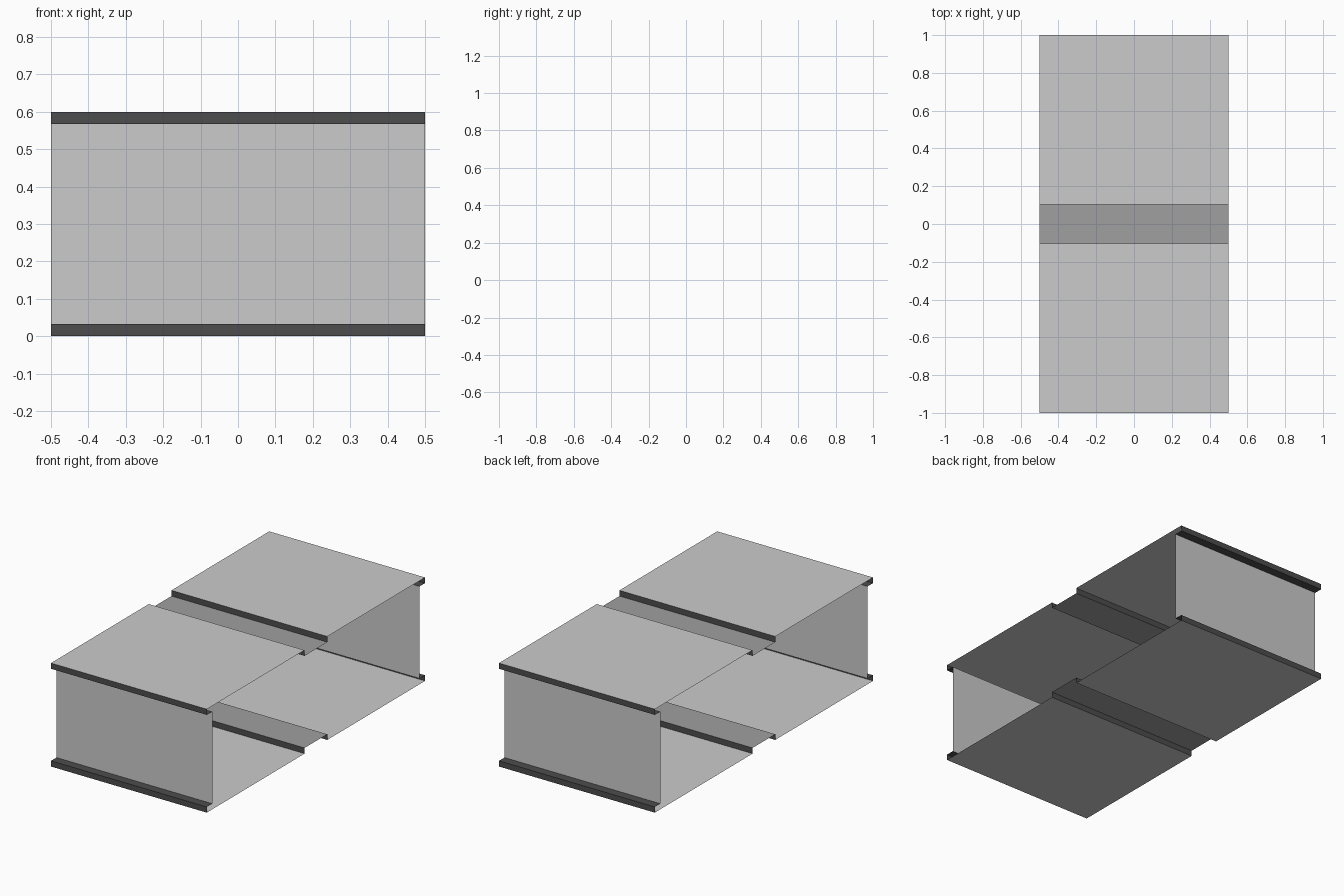
import bpy
import bmesh
from mathutils import Vector

if "Cube" in bpy.data.objects:
    bpy.data.objects.remove(bpy.data.objects["Cube"])

HALF_X = 0.5      # half width of every strip
END = 1.0         # outer end of the panels
WALL = 0.95       # inset end wall
GAP = 0.104       # half width of the central channel
TOP = 0.6
LIP = 0.033       # depth of the lips and channels


def material(name, value):
    m = bpy.data.materials.new(name)
    m.diffuse_color = (value, value, value, 1)
    m.use_nodes = True
    m.node_tree.nodes["Principled BSDF"].inputs["Base Color"].default_value = m.diffuse_color
    return m


dark = material("dark_trim", 0.074)
mid = material("mid_grey", 0.35)


def sheet(name, profile, facing, mat=None):
    """Sweep an open (y, z) profile along x; the first face looks towards facing (y, z)."""
    bm = bmesh.new()
    rows = [[bm.verts.new((x, y, z)) for x in (-HALF_X, HALF_X)] for y, z in profile]
    for a, b in zip(rows, rows[1:]):
        bm.faces.new((a[0], a[1], b[1], b[0]))
    bm.normal_update()
    bm.faces.ensure_lookup_table()
    if bm.faces[0].normal.dot(Vector((0, *facing))) < 0:
        bmesh.ops.reverse_faces(bm, faces=bm.faces[:])
    mesh = bpy.data.meshes.new(name)
    bm.to_mesh(mesh)
    bm.free()
    if mat:
        mesh.materials.append(mat)
    bpy.context.collection.objects.link(bpy.data.objects.new(name, mesh))


for level, z, up in (("top", TOP, 1), ("bottom", 0, -1)):
    inner = z - up * LIP
    # Recessed channel floor across the middle
    sheet(f"{level}_channel", [(-GAP, inner), (GAP, inner)], (0, up), mid)
    for end, s in (("front", -1), ("back", 1)):
        # Broad flat panel
        sheet(f"{level}_{end}_panel", [(s * END, z), (s * GAP, z)], (0, up))
        # Outer lip folding back to the end wall
        sheet(f"{level}_{end}_outer_lip",
              [(s * END, z), (s * END, inner), (s * WALL, inner)], (s, 0), dark)
        # Step down into the channel
        sheet(f"{level}_{end}_channel_lip",
              [(s * GAP, z), (s * GAP, inner)], (-s, 0), dark)

# Inset walls closing the two ends
for end, s in (("front", -1), ("back", 1)):
    sheet(f"{end}_wall", [(s * WALL, LIP), (s * WALL, TOP - LIP)], (s, 0))
